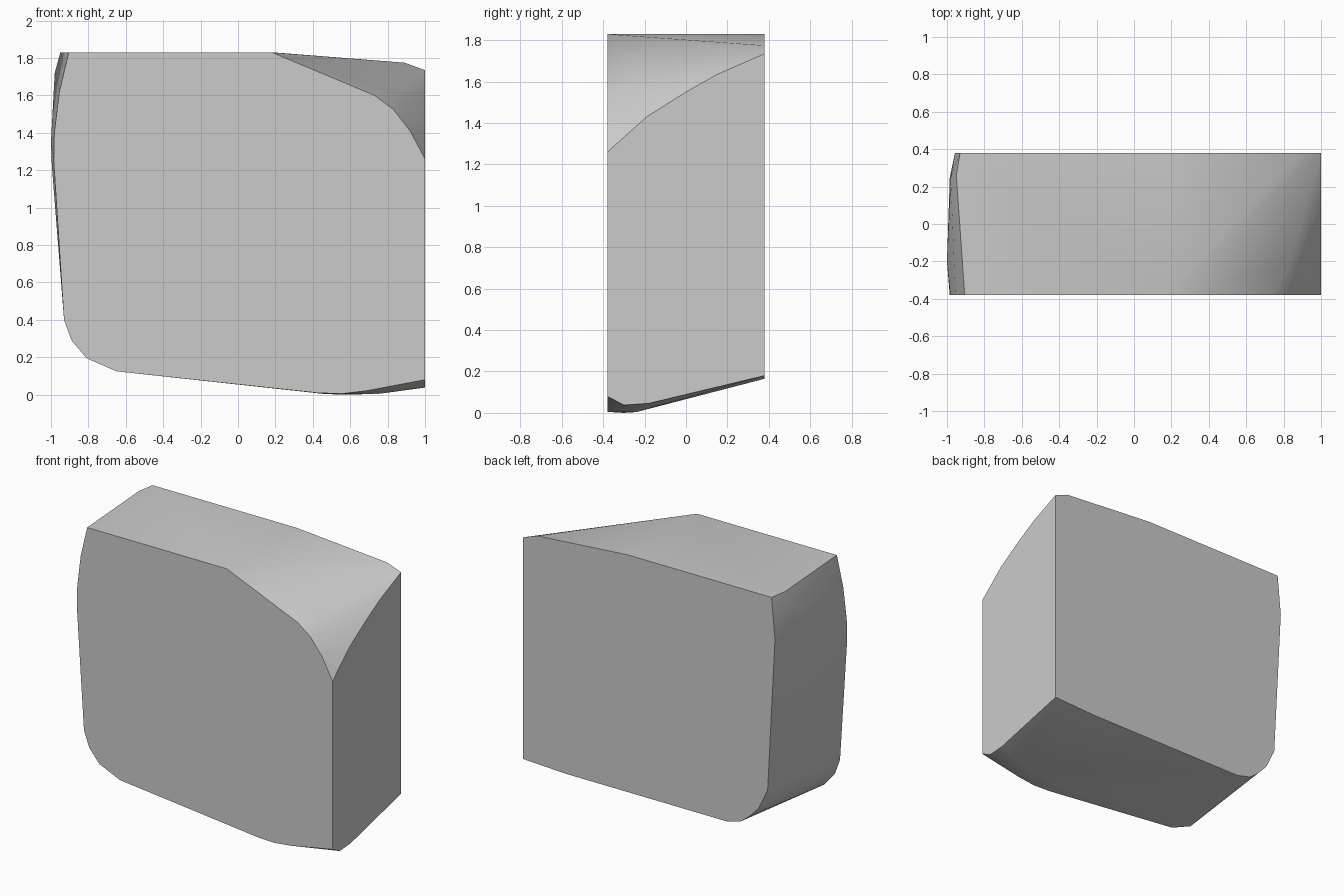
import bpy, bmesh, math

D = 0.38  # half depth

# front outline (x, z)
front = [(-0.905, 1.83), (0.18, 1.83), (0.73, 1.60), (0.83, 1.525), (0.92, 1.41),
         (1, 1.26), (1, 0.08), (0.68, 0.02), (0.55, 0.005), (0.42, 0.01),
         (-0.65, 0.125), (-0.81, 0.195), (-0.89, 0.29), (-0.93, 0.40),
         (-0.985, 1.25), (-0.982, 1.40), (-0.955, 1.62)]

# back outline (x, z)
back = [(-0.93, 1.83), (0.19, 1.83), (0.89, 1.775), (1, 1.735), (1, 0.18),
        (0.67, 0.165), (-0.58, 0.165), (-0.69, 0.193), (-0.76, 0.248),
        (-0.83, 0.323), (-0.90, 0.468), (-0.957, 1.54)]

# points between the outlines (x, y, z)
middle = [
    # left bulge
    (-0.95, 0.26, 1.83), (-0.98, 0.25, 1.72), (-0.985, 0.25, 1.55),
    (-1, -0.20, 1.35), (-0.995, -0.20, 1.22),
    # curved corner cut on the right side
    (1, -0.19, 1.43), (1, 0, 1.55), (1, 0.15, 1.635), (0.83, -0.23, 1.61),
    # rounded underside
    (1, -0.30, 0.038), (1, -0.18, 0.046), (0.75, -0.24, 0.004),
    (0.55, -0.30, 0), (0.45, -0.24, 0.005),
]

# rounded block: convex skin over the outlines
bm = bmesh.new()
for x, z in front:
    bm.verts.new((x, -D, z))
for x, z in back:
    bm.verts.new((x, D, z))
for p in middle:
    bm.verts.new(p)
hull = bmesh.ops.convex_hull(bm, input=bm.verts)
loose = [v for v in bm.verts if not v.link_faces]
bmesh.ops.delete(bm, geom=loose, context='VERTS')
bmesh.ops.dissolve_limit(bm, angle_limit=math.radians(0.4),
                         verts=bm.verts, edges=bm.edges)
bmesh.ops.recalc_face_normals(bm, faces=bm.faces)

mesh = bpy.data.meshes.new("rounded_block")
bm.to_mesh(mesh)
bm.free()
block = bpy.data.objects.new("rounded_block", mesh)
bpy.context.collection.objects.link(block)
bpy.context.view_layer.objects.active = block
block.select_set(True)
bpy.ops.object.shade_smooth_by_angle(angle=math.radians(25))
